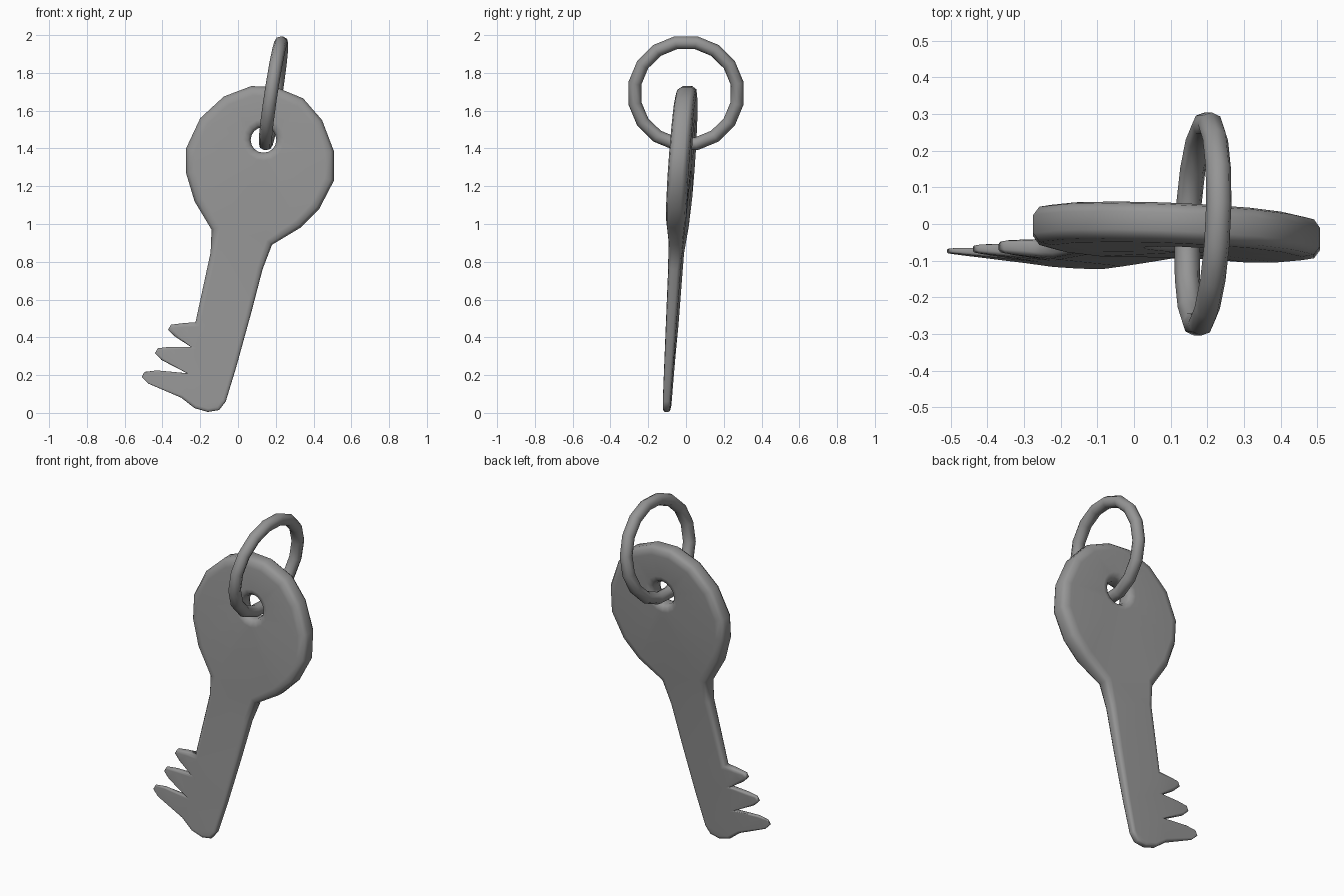
import bpy
import bmesh
import math
from mathutils import Vector, Matrix

if "Cube" in bpy.data.objects:
    bpy.data.objects.remove(bpy.data.objects["Cube"], do_unlink=True)

# Single grey metal
metal = bpy.data.materials.new("grey metal")
metal.use_nodes = True
grey = (0.3, 0.3, 0.3, 1)
metal.diffuse_color = grey
shader = metal.node_tree.nodes["Principled BSDF"]
shader.inputs["Base Color"].default_value = grey
shader.inputs["Roughness"].default_value = 0.6


def finish(bm, name, angle):
    """Turn a bmesh into a smooth shaded metal object."""
    bmesh.ops.recalc_face_normals(bm, faces=bm.faces)
    mesh = bpy.data.meshes.new(name)
    bm.to_mesh(mesh)
    bm.free()
    mesh.materials.append(metal)
    obj = bpy.data.objects.new(name, mesh)
    bpy.context.collection.objects.link(obj)
    bpy.ops.object.select_all(action="DESELECT")
    obj.select_set(True)
    bpy.context.view_layer.objects.active = obj
    bpy.ops.object.shade_smooth_by_angle(angle=math.radians(angle))
    return obj


def half_thickness(x, z):
    """Thick bow, slimmer shaft, thin tapering teeth."""
    if z > 1:
        return 0.055
    if z > 0.85:
        return 0.035 + 0.02 * (z - 0.85) / 0.15
    h = 0.02 + 0.018 * z
    if x < -0.22 and z < 0.6:
        h *= max(0.3, 1 + 2.6 * (x + 0.22))
    return h


def mid_plane(x, z):
    """Depth of the leaning, slightly turned key."""
    return -0.11 - 0.045 * x + 0.07 * z


def tooth(tip_x, tip_z, root_x, root_z):
    """Upper side, rounded tip and lower side of one tooth."""
    return [(tip_x + 0.08, tip_z + 0.035), (tip_x + 0.015, tip_z + 0.027),
            (tip_x, tip_z), (tip_x + 0.035, tip_z - 0.035), (root_x, root_z)]


def inset(points, scale):
    """Move each outline point inwards by a share of its thickness."""
    result = []
    for i, (x, z) in enumerate(points):
        p = Vector((x, z))
        before = (p - Vector(points[i - 1])).normalized()
        after = (Vector(points[(i + 1) % len(points)]) - p).normalized()
        n1, n2 = [Vector((-d.y, d.x)) for d in (before, after)]
        n = (n1 + n2).normalized()
        shift = scale * half_thickness(x, z) / max(n.dot(n1), 0.7)
        result.append(tuple(p + n * shift))
    return result


# Key outline, counter-clockwise: shaft, bow, shaft, teeth
outline = [(-0.16, 0.005), (-0.1, 0.015), (-0.065, 0.06), (-0.01, 0.24),
           (0.07, 0.53), (0.13, 0.76), (0.18, 0.89), (0.33, 0.98),
           (0.43, 1.08), (0.508, 1.23), (0.508, 1.385), (0.445, 1.55),
           (0.345, 1.665), (0.2, 1.725), (0.07, 1.73), (-0.075, 1.675),
           (-0.2, 1.56), (-0.275, 1.4), (-0.275, 1.27), (-0.23, 1.12),
           (-0.14, 0.97), (-0.145, 0.85), (-0.225, 0.48)]
outline += tooth(-0.37, 0.44, -0.25, 0.35)
outline += tooth(-0.44, 0.315, -0.27, 0.21)
outline += tooth(-0.51, 0.19, -0.3, 0.08)
outline += [(-0.23, 0.025)]

HOLE_X, HOLE_Z, HOLE_SIDES = 0.135, 1.445, 16


def hole(radius):
    turns = [math.tau * i / HOLE_SIDES for i in range(HOLE_SIDES)]
    return [(HOLE_X + radius * math.cos(a), HOLE_Z + radius * math.sin(a))
            for a in turns]


bm = bmesh.new()


def add_loop(points, source, level):
    return [bm.verts.new((x, mid_plane(x, z) + level * half_thickness(*s), z))
            for (x, z), s in zip(points, source)]


def bridge(a, b):
    for i in range(len(a)):
        j = (i + 1) % len(a)
        bm.faces.new((a[i], a[j], b[j], b[i]))


# Rounded cross-section of rim and hole, as (level, inset share, hole radius)
half = [(1, 0.9, 0.11), (0.87, 0.3, 0.082), (0.45, 0, 0.068)]
section = [(-v, s, r) for v, s, r in half] + half[::-1]
rims = [add_loop(inset(outline, s), outline, v) for v, s, r in section]
holes = [add_loop(hole(r), hole(r), v) for v, s, r in section]
for loops in (rims, holes):
    for a, b in zip(loops, loops[1:]):
        bridge(a, b)

# Front and back faces around the hole
for k, direction in ((0, -1), (-1, 1)):
    edges = []
    for loop in (rims[k], holes[k]):
        for i, v in enumerate(loop):
            edges.append(bm.edges.get((v, loop[i - 1])))
    bmesh.ops.triangle_fill(bm, edges=edges, use_beauty=True,
                            normal=(0, direction, 0))

key = finish(bm, "key_body", 80)
normals = key.modifiers.new("even shading", "WEIGHTED_NORMAL")
normals.keep_sharp = True

# Key ring threaded through the hole
bm = bmesh.new()
RING, TUBE, SIDES, TUBE_SIDES = 0.276, 0.035, 16, 8
up = Vector((0.09, 0, 0.59)).normalized()
across = Vector((0.03, 0.62, 0)).normalized()
axis = across.cross(up).normalized()
centre = Vector((0.188, 0, 1.692))
circles = []
for i in range(SIDES):
    a = math.tau * (i + 0.5) / SIDES
    out = across * math.cos(a) + up * math.sin(a)
    circle = []
    for j in range(TUBE_SIDES):
        b = math.tau * j / TUBE_SIDES
        offset = out * (RING + TUBE * math.cos(b)) + axis * TUBE * math.sin(b)
        circle.append(bm.verts.new(centre + offset))
    circles.append(circle)
for i in range(SIDES):
    bridge(circles[i - 1], circles[i])
finish(bm, "key_ring", 80)
